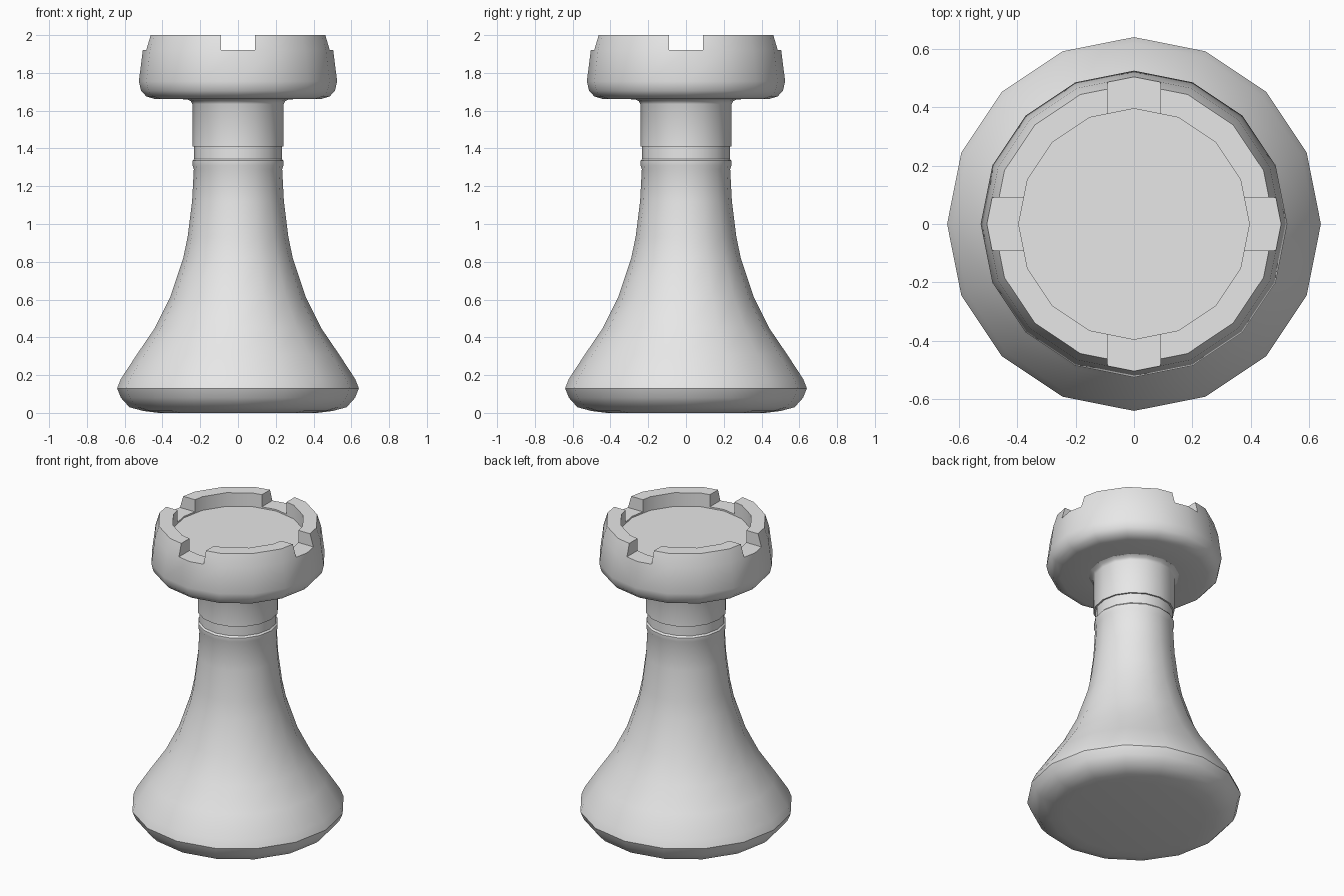
import bpy, bmesh, math

SIDES = 16

if "Cube" in bpy.data.objects:
    bpy.data.objects.remove(bpy.data.objects["Cube"], do_unlink=True)

# One plain material
GREY = (0.8, 0.8, 0.8, 1)
stone = bpy.data.materials.new("light grey")
stone.use_nodes = True
stone.diffuse_color = GREY
stone.node_tree.nodes["Principled BSDF"].inputs["Base Color"].default_value = GREY


def lathe(name, profile):
    """Closed solid of revolution from (radius, height) points, bottom to top."""
    bm = bmesh.new()
    angles = [2 * math.pi * i / SIDES for i in range(SIDES)]
    rings = [[bm.verts.new((r * math.cos(a), r * math.sin(a), z)) for a in angles]
             for r, z in profile]
    for low, high in zip(rings, rings[1:]):
        for i in range(SIDES):
            j = (i + 1) % SIDES
            bm.faces.new((low[i], low[j], high[j], high[i]))
    bm.faces.new(rings[0][::-1])
    bm.faces.new(rings[-1])
    mesh = bpy.data.meshes.new(name)
    bm.to_mesh(mesh)
    bm.free()
    mesh.materials.append(stone)
    obj = bpy.data.objects.new(name, mesh)
    bpy.context.collection.objects.link(obj)
    return obj


def activate(obj):
    bpy.ops.object.select_all(action="DESELECT")
    obj.select_set(True)
    bpy.context.view_layer.objects.active = obj


# Flared foot and tapering shaft with a thin collar ring
shaft = lathe("base_and_shaft", [
    (0.42, 0), (0.5, 0.01), (0.575, 0.03), (0.62, 0.08), (0.64, 0.13),
    (0.62, 0.18), (0.535, 0.31), (0.44, 0.45), (0.36, 0.61), (0.29, 0.82),
    (0.267, 0.93), (0.243, 1.12), (0.234, 1.29), (0.241, 1.31),
    (0.241, 1.335), (0.232, 1.345), (0.232, 1.43)])

# Straight neck, flaring slightly under the head
neck = lathe("neck", [
    (0.242, 1.41), (0.242, 1.635), (0.25, 1.65), (0.27, 1.66), (0.27, 1.68)])

# Hollowed head
head = lathe("battlement_head", [
    (0.25, 1.66), (0.44, 1.662), (0.485, 1.675), (0.513, 1.705), (0.525, 1.755),
    (0.504, 1.92), (0.48, 2), (0.395, 2), (0.395, 1.91)])

# Four notches cut by two crossing bars
for size in ((1.4, 0.18, 0.2), (0.18, 1.4, 0.2)):
    bpy.ops.mesh.primitive_cube_add(size=1, location=(0, 0, 2.02))
    bar = bpy.context.object
    bar.name = "notch_cutter"
    bar.scale = size
    bar.hide_render = True
    cut = head.modifiers.new("notches", "BOOLEAN")
    cut.operation = "DIFFERENCE"
    cut.solver = "EXACT"
    cut.object = bar
    activate(head)
    bpy.ops.object.modifier_apply(modifier=cut.name)
    bpy.data.objects.remove(bar, do_unlink=True)

for part in (shaft, neck, head):
    activate(part)
    bpy.ops.object.shade_smooth_by_angle(angle=math.radians(40))
